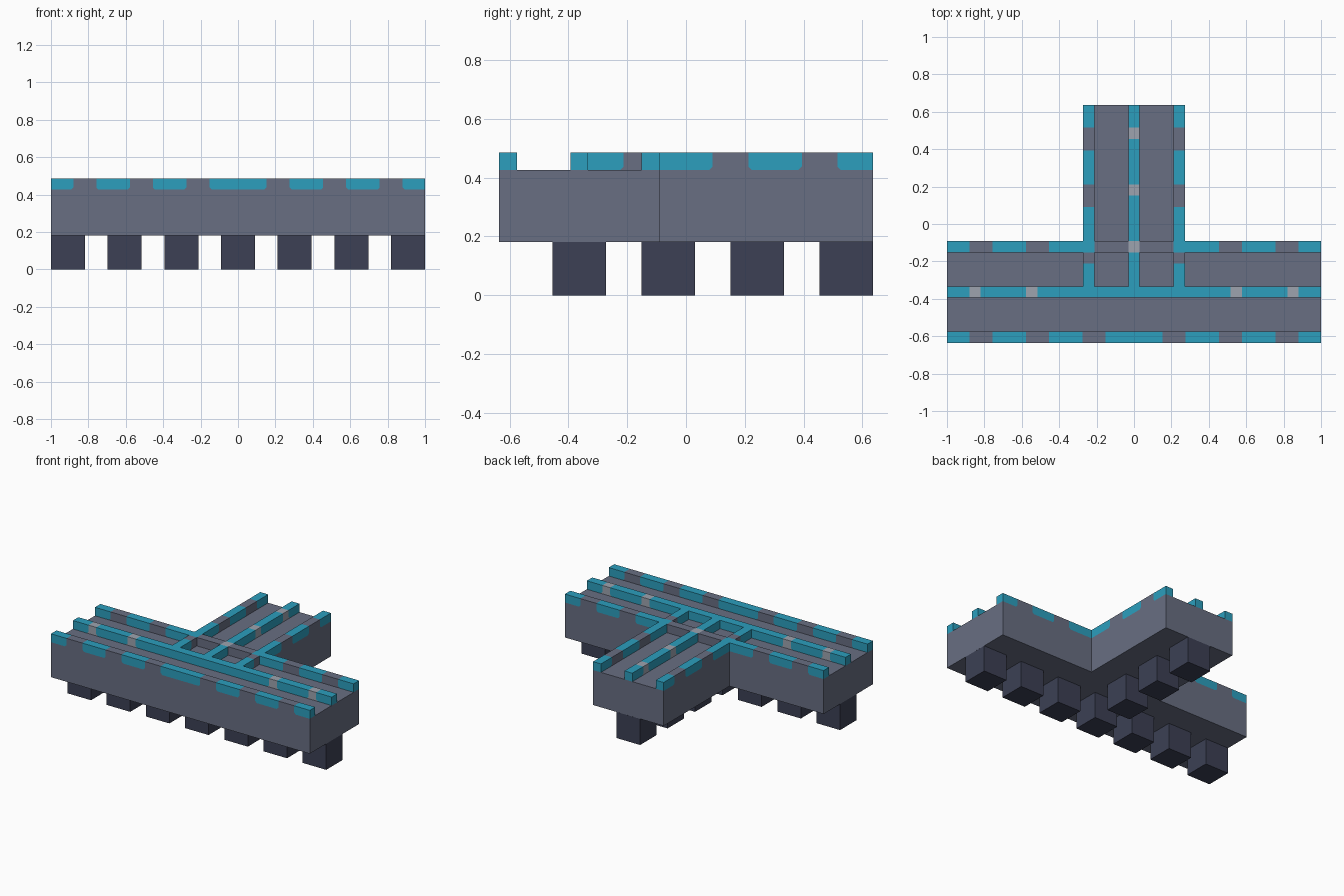
import bpy, bmesh

if "Cube" in bpy.data.objects:
    bpy.data.objects.remove(bpy.data.objects["Cube"])


def material(name, rgb):
    m = bpy.data.materials.new(name)
    m.use_nodes = True
    m.diffuse_color = (*rgb, 1)
    m.node_tree.nodes["Principled BSDF"].inputs["Base Color"].default_value = (*rgb, 1)
    return m


GREY = material("slate grey", (0.138, 0.156, 0.223))
DARK = material("dark slate", (0.045, 0.051, 0.089))
CYAN = material("cyan", (0.025, 0.345, 0.515))
LIGHT = material("light grey", (0.34, 0.37, 0.43))

BASE, DECK, TOP = 0.182, 0.426, 0.485     # underside, deck and rail heights
W = 0.0605                                # rail width
HALF = 0.2727                             # half width of the stem
FRONT, INNER, BACK = -0.636, -0.0909, 0.636
MID = (FRONT + INNER) / 2                 # centre line of the long arm


def finish(name, bm, mats):
    bmesh.ops.recalc_face_normals(bm, faces=bm.faces)
    me = bpy.data.meshes.new(name)
    bm.to_mesh(me)
    bm.free()
    for m in mats:
        me.materials.append(m)
    ob = bpy.data.objects.new(name, me)
    bpy.context.collection.objects.link(ob)
    return ob


def rail(name, axis, centre, breaks, other=GREY, first=0):
    """Square rail whose bands alternate cyan (0) and another colour (1)."""
    bm = bmesh.new()
    h, cut = W / 2, 0.012
    # Cross-section: side offset, height, and band-edge shift near the deck
    profile = [(-h, DECK, cut), (-h, DECK + cut, 0), (-h, TOP, 0),
               (h, TOP, 0), (h, DECK + cut, 0), (h, DECK, cut)]
    rings = []
    last = len(breaks) - 1
    for i, t in enumerate(breaks):
        ring = []
        for off, z, shift in profile:
            s = t
            if 0 < i < last:
                s += shift if (i + first) % 2 == 0 else -shift
            co = (s, centre + off, z) if axis == 'X' else (centre + off, s, z)
            ring.append(bm.verts.new(co))
        rings.append(ring)
    n = len(profile)
    for i in range(last):
        for k in range(n):
            f = bm.faces.new((rings[i][k], rings[i][(k + 1) % n],
                              rings[i + 1][(k + 1) % n], rings[i + 1][k]))
            f.material_index = (i + first) % 2
    bm.faces.new(rings[0]).material_index = first
    bm.faces.new(rings[-1]).material_index = (last - 1 + first) % 2
    return finish(name, bm, [CYAN, other])


def mirrored(values):
    return [-v for v in reversed(values)]


# T-shaped deck slab
bm = bmesh.new()
right = [(1, FRONT), (1, INNER), (HALF, INNER), (HALF, BACK)]
outline = right + [(-x, y) for x, y in reversed(right)]
face = bm.faces.new([bm.verts.new((x, y, BASE)) for x, y in outline])
ext = bmesh.ops.extrude_face_region(bm, geom=[face])
bmesh.ops.translate(bm, vec=(0, 0, DECK - BASE),
                    verts=[v for v in ext["geom"] if isinstance(v, bmesh.types.BMVert)])
finish("deck_slab", bm, [GREY])

# Support blocks under the arm and the stem
STEP, BLOCK = 0.303, 0.1818
spots = [(i * STEP, MID) for i in range(-3, 4)] + [(0, MID + i * STEP) for i in range(1, 4)]
for i, (x, y) in enumerate(spots):
    bm = bmesh.new()
    bmesh.ops.create_cube(bm, size=1)
    bmesh.ops.scale(bm, vec=(BLOCK, BLOCK, BASE), verts=bm.verts)
    bmesh.ops.translate(bm, vec=(x, y, BASE / 2), verts=bm.verts)
    finish(f"support_block_{i + 1}", bm, [DARK])

# Rails along the long arm
half = [0.152, 0.275, 0.455, 0.578, 0.757, 0.88, 1]
rail("front_rail", 'X', FRONT + W / 2, mirrored(half) + half)
half = [0.515, 0.577, 0.82, 0.88, 1]
rail("middle_rail", 'X', MID, mirrored(half) + half, LIGHT)

# Back rail arms, cross bars and stem edge rails, one set per side
lane = INNER - W / 2
inside = HALF - W
outer = [inside, 0.455, 0.578, 0.757, 0.88, 1]
stem_edge = [INNER, 0.091, 0.212, 0.394, 0.515, BACK]
link = [MID + W / 2, INNER - 2 * W, INNER - W]
for side, sign in (("left", 1), ("right", -1)):
    x = sign * (HALF - W / 2)
    rail(f"back_rail_{side}", 'X', lane, outer if sign > 0 else mirrored(outer))
    bar = [W / 2, inside]
    rail(f"cross_bar_{side}", 'X', lane, bar if sign > 0 else mirrored(bar), first=1)
    rail(f"stem_rail_{side}", 'Y', x, stem_edge)
    rail(f"junction_rail_{side}", 'Y', x, link)

# Centre rail of the stem
rail("stem_centre_rail", 'Y', 0,
     [MID + W / 2, INNER - W, INNER, 0.152, 0.212, 0.455, 0.515, BACK], LIGHT)
